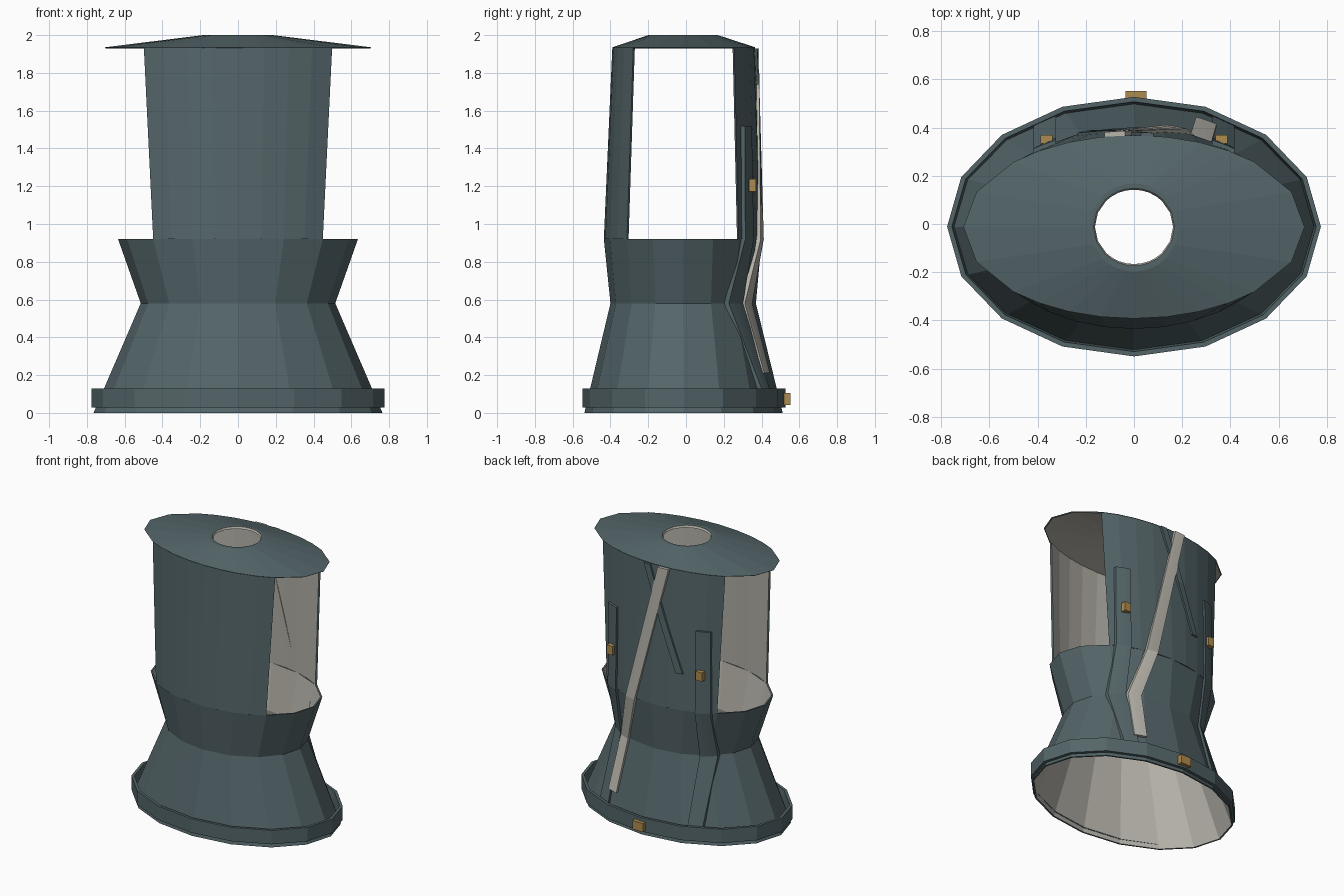
import bpy, bmesh, math

if "Cube" in bpy.data.objects:
    bpy.data.objects.remove(bpy.data.objects["Cube"])


def material(name, rgb):
    m = bpy.data.materials.new(name)
    m.diffuse_color = (*rgb, 1)
    m.use_nodes = True
    m.node_tree.nodes["Principled BSDF"].inputs["Base Color"].default_value = m.diffuse_color
    return m


SLATE = material("slate_metal", (0.088, 0.13, 0.14))
PALE = material("pale_lining", (0.48, 0.46, 0.41))
BRASS = material("brass", (0.42, 0.26, 0.08))


def finish(bm, name, mats):
    bmesh.ops.recalc_face_normals(bm, faces=bm.faces)
    me = bpy.data.meshes.new(name)
    bm.to_mesh(me)
    bm.free()
    for m in mats:
        me.materials.append(m)
    ob = bpy.data.objects.new(name, me)
    bpy.context.collection.objects.link(ob)
    return ob


def loft(name, profile, angles, pale=(), closed=True):
    """Sweep a closed profile of (z, rx, ry, cy) around an ellipse.
    Profile segments listed in pale get the lining colour."""
    bm = bmesh.new()
    cols = [[bm.verts.new((rx * math.cos(a), cy + ry * math.sin(a), z))
             for z, rx, ry, cy in profile] for a in angles]
    n = len(profile)
    for i in range(len(cols) if closed else len(cols) - 1):
        a, b = cols[i], cols[(i + 1) % len(cols)]
        for j in range(n):
            k = (j + 1) % n
            f = bm.faces.new((a[j], b[j], b[k], a[k]))
            f.material_index = 1 if j in pale else 0
    if not closed:
        bm.faces.new(cols[0])
        bm.faces.new(cols[-1])
    return finish(bm, name, [SLATE, PALE])


def shell(rings, t=0.012):
    """Closed profile from outer rings plus an inner copy; also the inner segment numbers."""
    inner = [(z, rx - t, ry - t, cy) for z, rx, ry, cy in reversed(rings)]
    n = len(rings)
    return rings + inner, range(n, 2 * n - 1)


RINGS = [(0.0, 0.765, 0.525, -0.013), (0.58, 0.515, 0.385, -0.015),
         (0.92, 0.635, 0.418, -0.017), (1.935, 0.705, 0.378, -0.012)]
full = [math.radians(22.5 * i) for i in range(16)]
arc = [math.radians(45 + 11.25 * i) for i in range(9)]

# Waisted lower body, open at both ends
prof, pale = shell(RINGS[:3])
loft("lower_body", prof, full, pale)

# Front and back upper panels, leaving the sides open
prof, pale = shell(RINGS[2:])
loft("back_panel", prof, arc, pale, False)
loft("front_panel", prof, [a + math.pi for a in arc], pale, False)

# Base band standing off the body
loft("base_band", [(0.028, 0.775, 0.538, -0.011), (0.13, 0.775, 0.538, -0.011),
                   (0.13, 0.755, 0.518, -0.011), (0.028, 0.745, 0.505, -0.011)], full)

# Shallow conical lid with a round hole
lid_angles = sorted(set(round(a, 5) for a in
                        full + arc + [a + math.pi for a in arc]))
loft("lid", [(1.935, 0.707, 0.38, -0.012), (2.0, 0.185, 0.183, -0.015),
             (2.0, 0.168, 0.160, -0.012), (1.985, 0.162, 0.154, -0.012),
             (1.93, 0.70, 0.375, -0.012)], lid_angles, (2, 3))


def back_y(x, z):
    """Height of the back surface over x at level z."""
    for r, s in zip(RINGS, RINGS[1:]):
        if z <= s[0]:
            break
    t = (z - r[0]) / (s[0] - r[0])
    rx, ry, cy = (r[i] + (s[i] - r[i]) * t for i in (1, 2, 3))
    return cy + ry * math.sqrt(max(0, 1 - (x / rx) ** 2))


def strap(name, path, width, lift, mat):
    """Flat strip laid over the back along (x, z) points."""
    bm = bmesh.new()
    cols = []
    for x, z in path:
        xs = [x + width * (i / 3 - 0.5) for i in range(4)]
        top = [bm.verts.new((u, back_y(u, z) + lift, z)) for u in xs]
        low = [bm.verts.new((u, back_y(u, z) - 0.008, z)) for u in reversed(xs)]
        cols.append(top + low)
    for a, b in zip(cols, cols[1:]):
        for j in range(8):
            k = (j + 1) % 8
            bm.faces.new((a[j], a[k], b[k], b[j]))
    bm.faces.new(cols[0])
    bm.faces.new(cols[-1])
    return finish(bm, name, [mat])


def block(name, centre, size):
    bm = bmesh.new()
    bmesh.ops.create_cube(bm, size=1)
    for v in bm.verts:
        v.co = [c + s * p for c, s, p in zip(centre, size, v.co)]
    return finish(bm, name, [BRASS])


# Paired vertical straps with buckles
for side, s in (("left", -1), ("right", 1)):
    strap(side + "_strap", [(s * 0.37, z) for z in (0.1, 0.58, 0.92, 1.52)],
          0.095, 0.016, SLATE)
    block(side + "_buckle", (s * 0.363, 0.352, 1.205), (0.05, 0.036, 0.065))

# Crossed diagonal straps
strap("pale_strap", [(0.30, 0.21), (0.27, 0.58), (0.175, 0.92), (-0.08, 1.93)],
      0.085, 0.02, PALE)
strap("short_strap", [(-0.21, 1.19), (-0.08, 1.55), (0.055, 1.93)], 0.05, 0.014, SLATE)

# Clasp on the base band
block("base_clasp", (0.008, 0.532, 0.073), (0.086, 0.04, 0.064))
